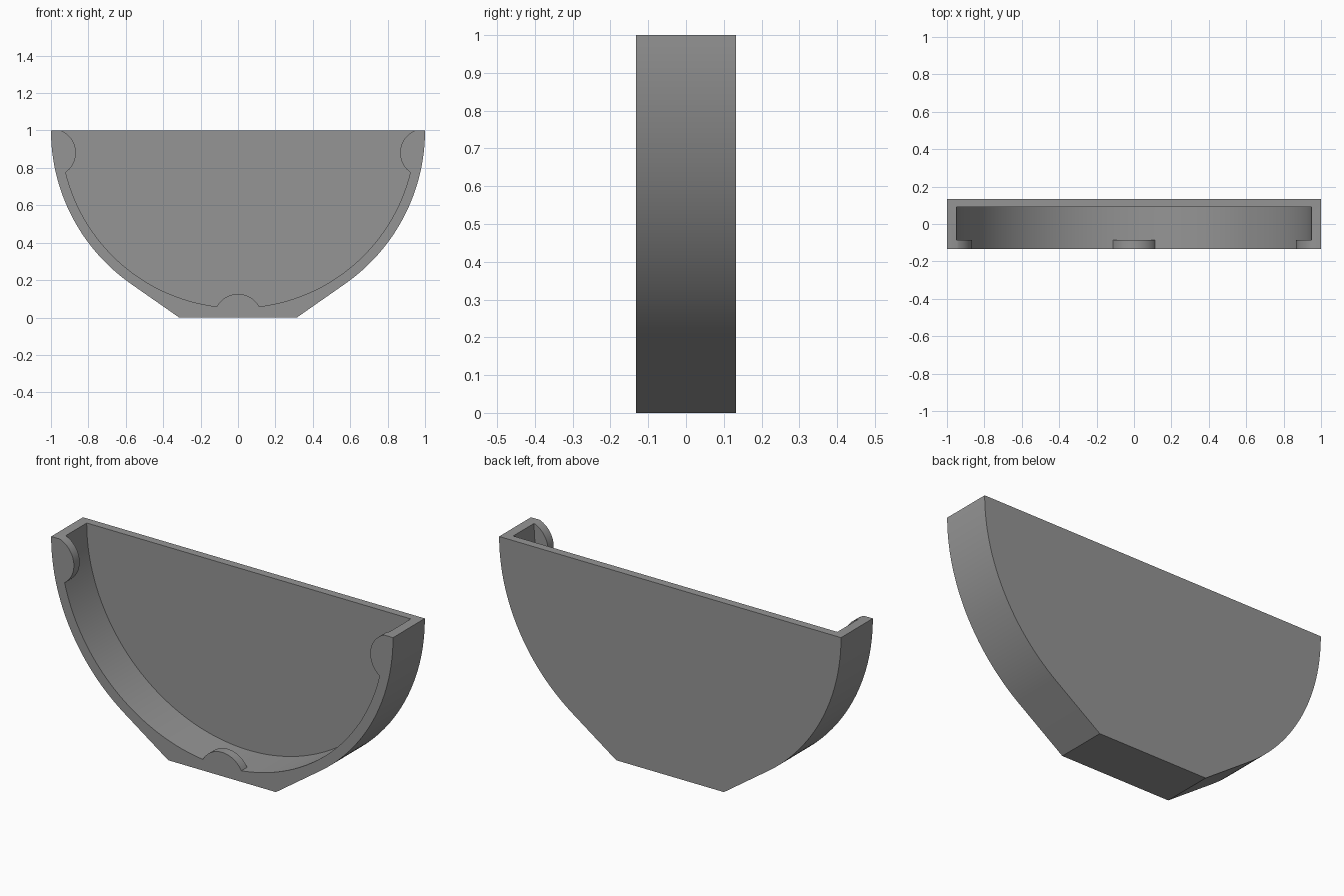
import bpy, bmesh, math

if "Cube" in bpy.data.objects:
    bpy.data.objects.remove(bpy.data.objects["Cube"])

R = 0.948             # inner wall radius
FRONT, BACK = -0.133, 0.133
TAB_BACK = -0.085     # rear of the retaining tabs
FLOOR = 0.09          # inner face of the back plate
TAB_DIST, TAB_R = 1.002, 0.128
HALF = math.acos((R * R + TAB_DIST ** 2 - TAB_R ** 2) / (2 * R * TAB_DIST))


def arc(a0, a1, n, r=1.0, cx=0.0, cz=1.0):
    """Points on an arc; angles run downward from +x."""
    return [(cx + r * math.cos(a0 + (a1 - a0) * i / n),
             cz - r * math.sin(a0 + (a1 - a0) * i / n)) for i in range(n + 1)]


def tab_edge(mid):
    """Rounded edge of a tab, from one wall contact to the other."""
    cx, cz = TAB_DIST * math.cos(mid), 1 - TAB_DIST * math.sin(mid)
    start = (R * math.cos(mid - HALF), 1 - R * math.sin(mid - HALF))
    turn = math.atan2(cz - start[1], start[0] - cx)
    spread = (turn - mid - math.pi) % (2 * math.pi)
    return arc(mid + math.pi + spread, mid + math.pi - spread, 24, TAB_R, cx, cz)


bm = bmesh.new()


def face(points, y):
    bm.faces.new([bm.verts.new((x, y, z)) for x, z in points])


def strip(points, y0, y1):
    for (xa, za), (xb, zb) in zip(points, points[1:]):
        bm.faces.new([bm.verts.new(c) for c in
                      ((xa, y0, za), (xb, y0, zb), (xb, y1, zb), (xa, y1, za))])


# outer outline: round sides, tangent slopes and a flat foot
slope = math.radians(55)
outer = arc(0, slope, 40) + [(0.315, 0), (-0.315, 0)] + arc(math.pi - slope, math.pi, 40)
strip(outer, FRONT, BACK)
face(outer, BACK)

# inner wall, divided at the three tabs
mids = [HALF, math.pi / 2, math.pi - HALF]
inner, opening = [], []
for i, mid in enumerate(mids):
    wall = arc(mid - HALF, mid + HALF, 10, R)
    edge = tab_edge(mid)
    edge[0], edge[-1] = wall[0], wall[-1]
    strip(wall, TAB_BACK, FLOOR)
    strip(edge, FRONT, TAB_BACK)
    face(edge + wall[-2:0:-1], TAB_BACK)      # rear of tab
    inner += wall
    opening += edge
    if i < 2:                                 # open wall between tabs
        gap = arc(mid + HALF, mids[i + 1] - HALF, 36, R)
        strip(gap, FRONT, TAB_BACK)
        strip(gap, TAB_BACK, FLOOR)
        inner += gap[1:-1]
        opening += gap[1:-1]

face(inner, FLOOR)                            # back plate inside
face(outer + opening[::-1], FRONT)            # front rim with tabs
# top edge
top = [(-1, FRONT), (-R, FRONT), (-R, TAB_BACK), (-R, FLOOR), (R, FLOOR),
       (R, TAB_BACK), (R, FRONT), (1, FRONT), (1, BACK), (-1, BACK)]
bm.faces.new([bm.verts.new((x, y, 1)) for x, y in top])

bmesh.ops.remove_doubles(bm, verts=bm.verts, dist=1e-5)
bmesh.ops.recalc_face_normals(bm, faces=bm.faces)
mesh = bpy.data.meshes.new("half_round_end_cap")
bm.to_mesh(mesh)
bm.free()

grey = bpy.data.materials.new("grey")
grey.diffuse_color = (0.3, 0.3, 0.3, 1)
grey.use_nodes = True
grey.node_tree.nodes["Principled BSDF"].inputs["Base Color"].default_value = grey.diffuse_color
mesh.materials.append(grey)
cap = bpy.data.objects.new("half_round_end_cap", mesh)
bpy.context.collection.objects.link(cap)
bpy.context.view_layer.objects.active = cap
cap.select_set(True)
bpy.ops.object.shade_smooth_by_angle(angle=math.radians(30))
